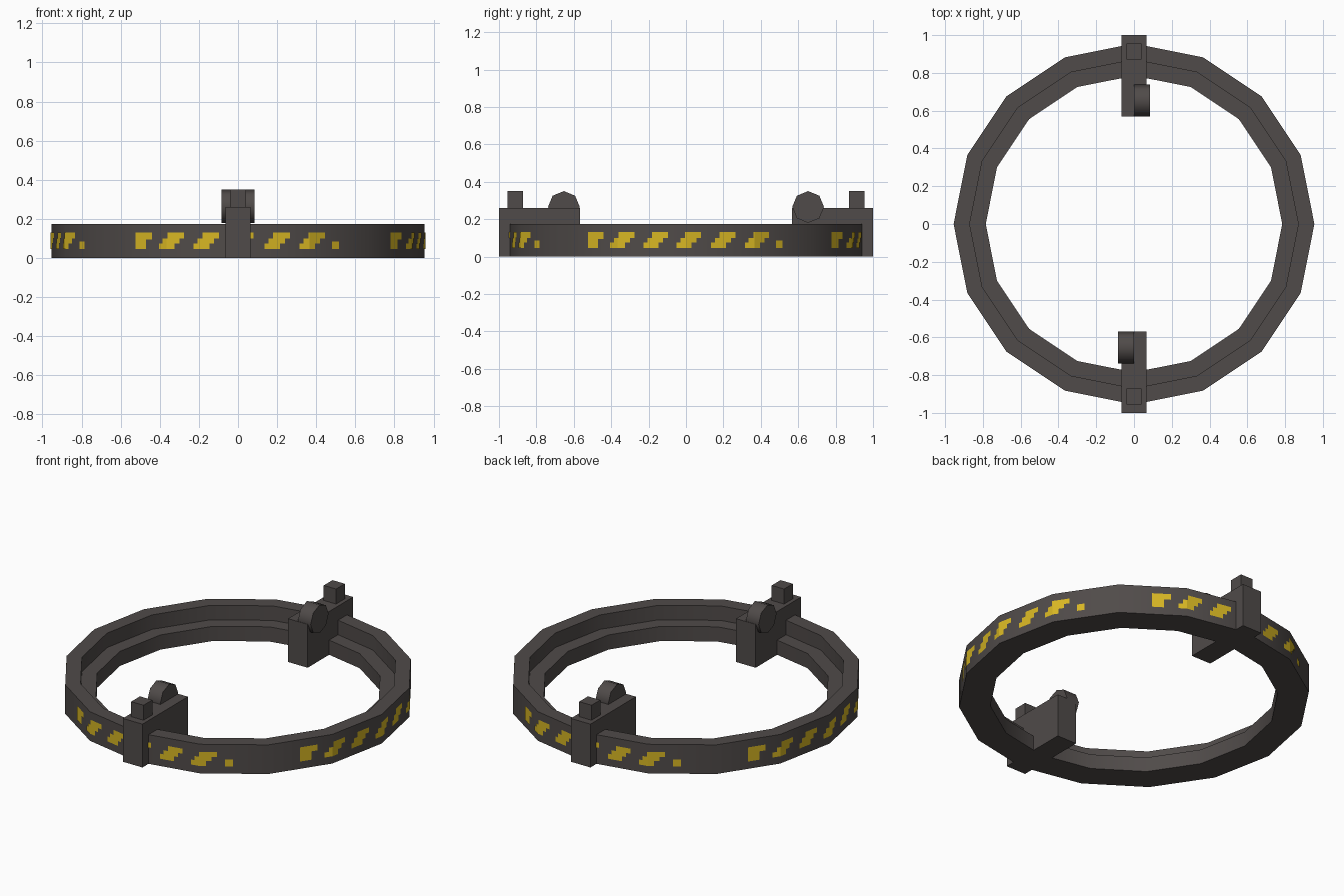
import bpy, bmesh, math
from mathutils import Matrix, Vector

if "Cube" in bpy.data.objects:
    bpy.data.objects.remove(bpy.data.objects["Cube"])

SIDES, R_OUT, R_MID, R_IN = 16, 0.955, 0.87, 0.785
RING_H, LEDGE_H = 0.175, 0.088


def material(name, rgb):
    m = bpy.data.materials.new(name)
    m.diffuse_color = (*rgb, 1)
    m.use_nodes = True
    m.node_tree.nodes["Principled BSDF"].inputs["Base Color"].default_value = m.diffuse_color
    return m


DARK = material("dark grey metal", (0.080, 0.070, 0.067))
YELLOW = material("warning yellow", (0.68, 0.47, 0.017))


def finish(bm, name, mat, smooth=None):
    me = bpy.data.meshes.new(name)
    bm.to_mesh(me)
    bm.free()
    ob = bpy.data.objects.new(name, me)
    bpy.context.collection.objects.link(ob)
    me.materials.append(mat)
    if smooth:
        bpy.ops.object.select_all(action='DESELECT')
        ob.select_set(True)
        bpy.context.view_layer.objects.active = ob
        bpy.ops.object.shade_smooth_by_angle(angle=math.radians(smooth))
    return ob


def box(name, lo, hi, turn):
    bm = bmesh.new()
    lo, hi = Vector(lo), Vector(hi)
    bmesh.ops.create_cube(bm, size=1, matrix=turn @ Matrix.Translation((lo + hi) / 2)
                          @ Matrix.Diagonal((*(hi - lo), 1)))
    return finish(bm, name, DARK)


# Stepped ring: an L-shaped section swept round 16 sides
profile = [(R_IN, 0), (R_OUT, 0), (R_OUT, RING_H), (R_MID, RING_H),
           (R_MID, LEDGE_H), (R_IN, LEDGE_H)]
bm = bmesh.new()
loops = []
for i in range(SIDES):
    a = 2 * math.pi * i / SIDES
    loops.append([bm.verts.new((r * math.cos(a), r * math.sin(a), z)) for r, z in profile])
for i in range(SIDES):
    p, q = loops[i], loops[(i + 1) % SIDES]
    for j in range(len(profile)):
        k = (j + 1) % len(profile)
        bm.faces.new((p[j], q[j], q[k], p[k]))
bmesh.ops.recalc_face_normals(bm, faces=bm.faces)
finish(bm, "ring", DARK, 30)

# Two brackets, the rear one and the same turned half way round
for side, angle in (("rear", 0), ("front", math.pi)):
    turn = Matrix.Rotation(angle, 4, 'Z')
    box(side + "_bracket", (-0.065, 0.568, 0), (0.065, 1.0, 0.26), turn)
    box(side + "_post", (-0.041, 0.872, 0.25), (0.041, 0.955, 0.35), turn)
    # Eight-sided roller lying along x
    bm = bmesh.new()
    bmesh.ops.create_cone(bm, cap_ends=True, segments=8, radius1=0.085, radius2=0.085,
                          depth=0.085, matrix=turn @ Matrix.Translation((0.0425, 0.653, 0.265))
                          @ Matrix.Rotation(math.pi / 2, 4, 'Y'))
    finish(bm, side + "_roller", DARK, 50)

# Yellow slanted marks: rows of (start, end, bottom, top) laid on the outer wall
rows = [(-0.525, -0.47, 0.045, 0.095), (-0.525, -0.44, 0.095, 0.13), (0.48, 0.517, 0.045, 0.085)]
for u in (-0.405, -0.227, -0.05, 0.135, 0.315):
    rows += [(u, u + 0.08, 0.045, 0.075), (u + 0.02, u + 0.105, 0.075, 0.1),
             (u + 0.045, u + 0.13, 0.1, 0.13)]

LIFT = 0.003
step = 2 * math.pi / SIDES
corners = [((R_OUT + LIFT) * math.sin(step * i), -(R_OUT + LIFT) * math.cos(step * i))
           for i in range(-2, 3)]


def wall_y(u):
    for (x0, y0), (x1, y1) in zip(corners, corners[1:]):
        if x0 <= u <= x1:
            return y0 + (y1 - y0) * (u - x0) / (x1 - x0)


for n, side in enumerate(("front", "right", "rear", "left")):
    turn = Matrix.Rotation(n * math.pi / 2, 4, 'Z')
    bm = bmesh.new()
    for a, b, z0, z1 in rows:
        # split where the wall turns a corner
        cuts = [a] + [x for x, _ in corners if a < x < b] + [b]
        for s, e in zip(cuts, cuts[1:]):
            pts = [(s, z0), (e, z0), (e, z1), (s, z1)]
            bm.faces.new([bm.verts.new(turn @ Vector((u, wall_y(u), z))) for u, z in pts])
    finish(bm, side + "_yellow_marks", YELLOW)
